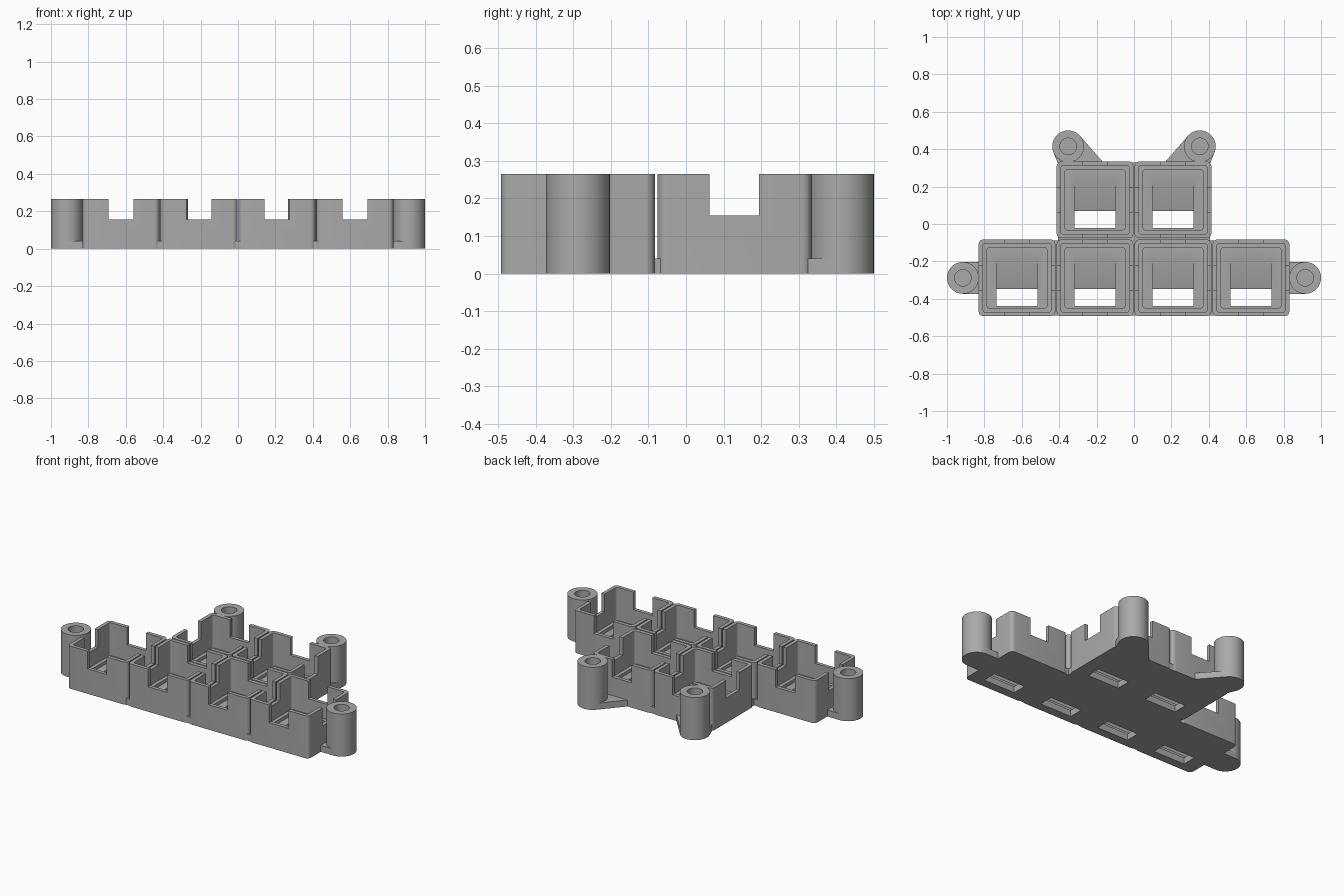
import bpy
import bmesh
from math import cos, sin, pi, radians
from mathutils import Matrix, Vector
from mathutils.geometry import convex_hull_2d

if "Cube" in bpy.data.objects:
    bpy.data.objects.remove(bpy.data.objects["Cube"], do_unlink=True)

TOP, PLATE, LEDGE, NOTCH = 0.265, 0.04, 0.06, 0.155
SIZE, PITCH = 0.41, 0.417
LOW_Y, HIGH_Y = -0.288, 0.129
POST_R = 0.085

grey = bpy.data.materials.new("plain grey")
grey.use_nodes = True
grey.diffuse_color = (0.4, 0.4, 0.4, 1)
grey.node_tree.nodes["Principled BSDF"].inputs["Base Color"].default_value = (0.4, 0.4, 0.4, 1)


def prism(name, outline, z0, z1, matrix=Matrix()):
    """Extrude a closed 2D outline from z0 to z1."""
    bm = bmesh.new()
    face = bm.faces.new([bm.verts.new((x, y, z0)) for x, y in outline])
    out = bmesh.ops.extrude_face_region(bm, geom=[face])
    moved = [v for v in out["geom"] if isinstance(v, bmesh.types.BMVert)]
    bmesh.ops.translate(bm, verts=moved, vec=(0, 0, z1 - z0))
    bmesh.ops.transform(bm, matrix=matrix, verts=bm.verts)
    bmesh.ops.recalc_face_normals(bm, faces=bm.faces)
    mesh = bpy.data.meshes.new(name)
    bm.to_mesh(mesh)
    bm.free()
    mesh.materials.append(grey)
    obj = bpy.data.objects.new(name, mesh)
    bpy.context.collection.objects.link(obj)
    return obj


def rect(w, d, cx=0, cy=0):
    return [(cx + sx * w / 2, cy + sy * d / 2)
            for sx, sy in ((-1, -1), (1, -1), (1, 1), (-1, 1))]


def round_rect(w, r, steps=6):
    pts = []
    for q in range(4):
        mid = pi / 4 + q * pi / 2
        cx = (w / 2 - r) * (1 if cos(mid) > 0 else -1)
        cy = (w / 2 - r) * (1 if sin(mid) > 0 else -1)
        for i in range(steps + 1):
            a = q * pi / 2 + i / steps * pi / 2
            pts.append((cx + r * cos(a), cy + r * sin(a)))
    return pts


def circle(r, cx=0, cy=0, n=48):
    return [(cx + r * cos(2 * pi * i / n), cy + r * sin(2 * pi * i / n)) for i in range(n)]


def select(obj):
    bpy.ops.object.select_all(action="DESELECT")
    obj.select_set(True)
    bpy.context.view_layer.objects.active = obj


def cut(obj, cutters):
    """Subtract each cutter, then remove it."""
    select(obj)
    for c in cutters:
        c.hide_render = True
        mod = obj.modifiers.new("cut", "BOOLEAN")
        mod.operation, mod.solver, mod.object = "DIFFERENCE", "EXACT", c
        bpy.ops.object.modifier_apply(modifier=mod.name)
        bpy.data.objects.remove(c, do_unlink=True)


def smooth(obj):
    select(obj)
    bpy.ops.object.shade_smooth_by_angle(angle=radians(30))


# One socket: thin notched walls, a low inner ledge, a ramp down to a slot
socket = prism("socket", round_rect(SIZE, 0.025), 0, TOP)
ramp = [(-0.15, -0.02), (-0.06, -0.02), (-0.06, 0), (0.1525, 0.05), (-0.15, 0.05)]
along_x = Matrix(((0, 0, 1, 0), (1, 0, 0, 0), (0, 1, 0, 0), (0, 0, 0, 1)))
cut(socket, [
    prism("upper_cutter", round_rect(SIZE - 0.045, 0.012), LEDGE, 0.4),
    prism("lower_cutter", round_rect(SIZE - 0.09, 0.01), PLATE, 0.3),
    prism("notch_cutter_x", rect(0.6, 0.132), NOTCH, 0.35),
    prism("notch_cutter_y", rect(0.132, 0.6), NOTCH, 0.35),
    prism("ramp_cutter", ramp, -0.11, 0.11, along_x),
])
smooth(socket)

# Four sockets in the front row and two behind
spots = [((i - 1.5) * PITCH, LOW_Y) for i in range(4)]
spots += [((i - 0.5) * PITCH, HIGH_Y) for i in range(2)]
for i, (x, y) in enumerate(spots):
    obj = socket
    if i:
        obj = bpy.data.objects.new("socket", socket.data)
        bpy.context.collection.objects.link(obj)
    obj.location = (x, y, 0)

# Base strips joining neighbouring sockets
for x, y in [(-PITCH, LOW_Y), (0, LOW_Y), (PITCH, LOW_Y), (0, HIGH_Y)]:
    prism("base_strip", rect(0.03, SIZE - 0.01, x, y), 0, PLATE)
prism("base_strip_cross", rect(2 * PITCH - 0.02, 0.03, 0, (LOW_Y + HIGH_Y) / 2), 0, PLATE)

# Screw posts with blind holes, each joined to the base by a thin web
side_edge = 2 * PITCH - 0.02
back_edge = HIGH_Y + SIZE / 2 - 0.01
webs = [
    ((0.915, LOW_Y), [(side_edge, LOW_Y - POST_R), (side_edge, LOW_Y + POST_R)]),
    ((0.352, 0.415), [(0.16, back_edge), (PITCH - 0.01, back_edge)]),
]
for side in (-1, 1):
    for (px, py), anchors in webs:
        px *= side
        post = prism("screw_post", circle(POST_R, px, py), 0, TOP)
        cut(post, [prism("hole_cutter", circle(0.044, px, py), PLATE, 0.4)])
        smooth(post)
        pts = [Vector(p) for p in circle(POST_R, px, py)]
        pts += [Vector((side * x, y)) for x, y in anchors]
        hull = [tuple(pts[i]) for i in convex_hull_2d(pts)]
        smooth(prism("post_web", hull, 0, PLATE))
